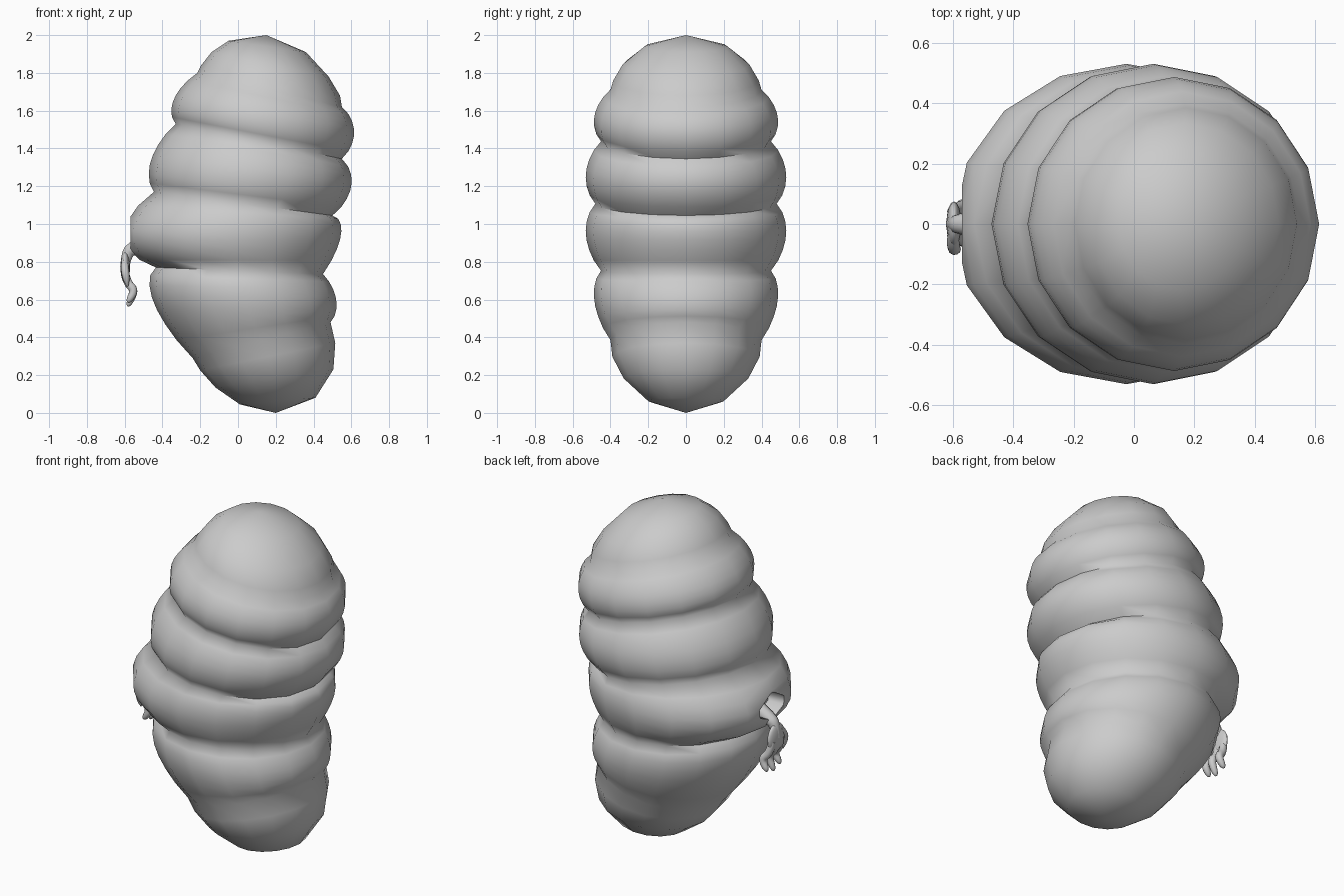
import bpy, bmesh, math
from mathutils import Vector

if "Cube" in bpy.data.objects:
    bpy.data.objects.remove(bpy.data.objects["Cube"])

grey = bpy.data.materials.new("plain grey")
grey.use_nodes = True
grey.diffuse_color = (0.6, 0.6, 0.6, 1)
grey.node_tree.nodes["Principled BSDF"].inputs["Base Color"].default_value = grey.diffuse_color

SIDES = 16
STEPS = 7
CUFF_X = -0.57

# Each ring: right edge x, z, left edge x, z, half depth
dome = [(-0.05, 1.97, 0.36, 1.91, 0.22), (-0.14, 1.91, 0.48, 1.78, 0.335), (-0.195, 1.84, 0.54, 1.68, 0.385)]
grooves = [(-0.215, 1.80, 0.55, 1.62, 0.40), (-0.33, 1.53, 0.55, 1.345, 0.45),
           (-0.445, 1.17, 0.50, 1.045, 0.48), (-0.435, 0.77, 0.45, 0.735, 0.45),
           (-0.24, 0.29, 0.49, 0.48, 0.40)]
bulges = [(-0.34, 1.66, 0.615, 1.485, 0.485), (-0.46, 1.34, 0.60, 1.20, 0.53),
          (-0.60, 0.94, 0.545, 0.94, 0.53), (-0.445, 0.58, 0.52, 0.60, 0.485)]
base = [(-0.2, 0.225, 0.515, 0.37, 0.39), (-0.12, 0.135, 0.505, 0.23, 0.33), (0.01, 0.045, 0.41, 0.08, 0.2)]


def swell(top, middle, bottom):
    """Rings of one padded roll, between its two grooves."""
    rings = []
    for i in range(1, STEPS):
        t = i / STEPS
        k = math.sin(math.pi * t) ** 0.75
        rings.append([a + (c - a) * t + (b - (a + c) / 2) * k for a, b, c in zip(top, middle, bottom)])
    return rings


# Body: tilted elliptical rings joined from the dome down to the base
rings = dome + [grooves[0]]
for top, middle, bottom in zip(grooves, bulges, grooves[1:]):
    rings += swell(top, middle, bottom) + [bottom]
rings += base

bm = bmesh.new()
loops = []
for xa, za, xb, zb, depth in rings:
    centre = Vector((xa + xb, 0, za + zb)) / 2
    half = Vector((xb - xa, 0, zb - za)) / 2
    angles = [2 * math.pi * i / SIDES for i in range(SIDES)]
    loops.append([bm.verts.new(centre + half * math.cos(a) + Vector((0, depth * math.sin(a), 0))) for a in angles])
for upper, lower in zip(loops, loops[1:]):
    for i in range(SIDES):
        j = (i + 1) % SIDES
        bm.faces.new((upper[i], lower[i], lower[j], upper[j]))
for loop, pole in ((loops[0], (0.15, 0, 2)), (loops[-1], (0.2, 0, 0))):
    tip = bm.verts.new(pole)
    for i in range(SIDES):
        bm.faces.new((loop[i], loop[(i + 1) % SIDES], tip))
bmesh.ops.recalc_face_normals(bm, faces=bm.faces)

# Cuff: slice the arm side flat and turn its rim inward to a hollow sleeve
bmesh.ops.bisect_plane(bm, geom=bm.verts[:] + bm.edges[:] + bm.faces[:],
                       plane_co=(CUFF_X, 0, 0), plane_no=(-1, 0, 0), clear_outer=True)
for scale, inward in ((0.9, 0), (0.95, 0.1)):
    rim = [e for e in bm.edges if e.is_boundary]
    new = bmesh.ops.extrude_edge_only(bm, edges=rim)["geom"]
    verts = [v for v in new if isinstance(v, bmesh.types.BMVert)]
    middle = sum((v.co for v in verts), Vector()) / len(verts)
    for v in verts:
        v.co = middle + (v.co - middle) * scale + Vector((inward, 0, 0))
bmesh.ops.holes_fill(bm, edges=[e for e in bm.edges if e.is_boundary])
bmesh.ops.recalc_face_normals(bm, faces=bm.faces)

mesh = bpy.data.meshes.new("padded_body")
bm.to_mesh(mesh)
bm.free()
body = bpy.data.objects.new("padded_body", mesh)
bpy.context.collection.objects.link(body)
mesh.materials.append(grey)
bpy.ops.object.select_all(action="DESELECT")
body.select_set(True)
bpy.context.view_layer.objects.active = body
bpy.ops.object.shade_smooth_by_angle(angle=math.radians(75))


def limb(name, points, radii):
    """Round tapered tube along a soft path."""
    curve = bpy.data.curves.new(name, "CURVE")
    curve.dimensions = "3D"
    curve.bevel_depth = 1
    curve.bevel_resolution = 3
    curve.use_fill_caps = True
    spline = curve.splines.new("NURBS")
    spline.points.add(len(points) - 1)
    spline.use_endpoint_u = True
    spline.order_u = 3
    spline.resolution_u = 5
    for p, co, r in zip(spline.points, points, radii):
        p.co = (*co, 1)
        p.radius = r
    curve.materials.append(grey)
    bpy.context.collection.objects.link(bpy.data.objects.new(name, curve))


# Hand: wrist out of the cuff, flat palm, hanging fingers and thumb
limb("wrist", [(-0.46, 0, 0.92), (-0.56, 0, 0.87), (-0.59, 0, 0.84), (-0.6, 0, 0.77)], [0.045, 0.04, 0.03, 0.025])
bpy.ops.mesh.primitive_uv_sphere_add(segments=16, ring_count=10, location=(-0.597, 0, 0.77))
palm = bpy.context.object
palm.name = "palm"
palm.scale = (0.025, 0.075, 0.085)
palm.data.materials.append(grey)
bpy.ops.object.shade_smooth()
for name, y, tip in (("first_finger", -0.045, 0.59), ("middle_finger", 0, 0.57), ("last_finger", 0.05, 0.59)):
    limb(name, [(-0.6, y * 0.8, 0.76), (-0.59, y, 0.69), (-0.545, y * 1.2, 0.65), (-0.58, y * 1.3, tip), (-0.585, y * 1.3, tip - 0.005)],
         [0.02, 0.023, 0.023, 0.017, 0.004])
limb("thumb", [(-0.6, -0.03, 0.81), (-0.6, -0.08, 0.77), (-0.59, -0.085, 0.7), (-0.585, -0.08, 0.67)], [0.018, 0.022, 0.019, 0.004])
